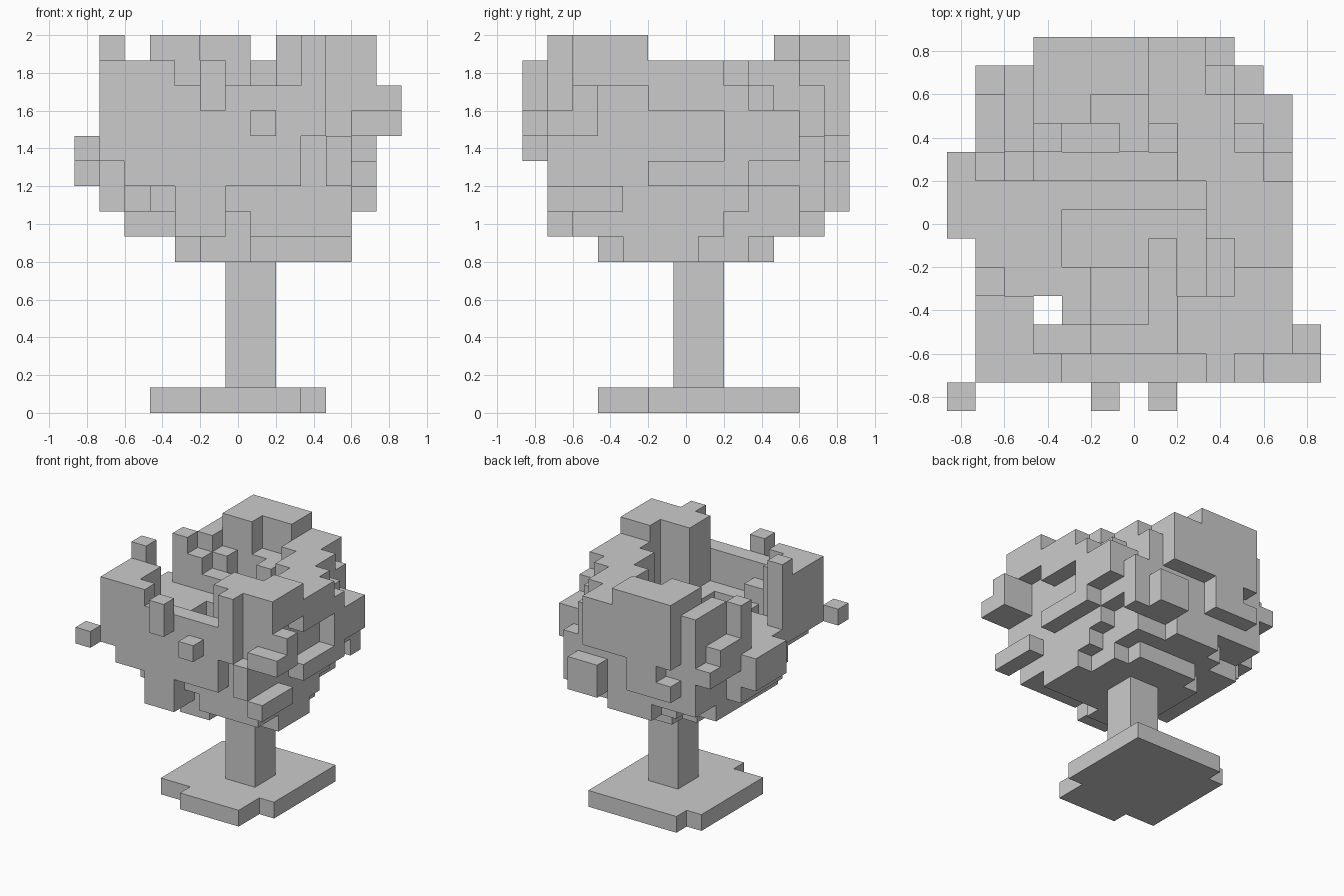
import bpy
import bmesh
from mathutils import Vector

UNIT = 2 / 15            # edge length of one block
HALF = 6.5               # half of the grid width, in blocks

cube = bpy.data.objects.get("Cube")
if cube:
    bpy.data.objects.remove(cube, do_unlink=True)

grey = bpy.data.materials.new("plain grey")
grey.use_nodes = True
colour = (0.6, 0.6, 0.6, 1)
grey.diffuse_color = colour
grey.node_tree.nodes["Principled BSDF"].inputs["Base Color"].default_value = colour


def block(x, y, z):
    """All grid cells inside the given ranges."""
    return {(i, j, k) for i in range(*x) for j in range(*y) for k in range(*z)}


def build(name, cells):
    """Turn a set of cells into one mesh made of the exposed faces only."""
    bm = bmesh.new()
    corners = {}

    def vert(point):
        key = tuple(round(c) for c in point)
        if key not in corners:
            position = (Vector(key) - Vector((HALF, HALF, 0))) * UNIT
            corners[key] = bm.verts.new(position)
        return corners[key]

    for cell in cells:
        for axis in range(3):
            for side in (0, 1):
                neighbour = list(cell)
                neighbour[axis] += 1 if side else -1
                if tuple(neighbour) in cells:
                    continue
                u, v = Vector(), Vector()
                u[(axis + 1) % 3] = v[(axis + 2) % 3] = 1
                start = Vector(cell)
                start[axis] += side
                ring = [start, start + u, start + u + v, start + v]
                if not side:
                    ring.reverse()
                bm.faces.new([vert(p) for p in ring])
    bmesh.ops.dissolve_limit(bm, angle_limit=0.01, verts=bm.verts, edges=bm.edges)
    mesh = bpy.data.meshes.new(name)
    bm.to_mesh(mesh)
    bm.free()
    mesh.materials.append(grey)
    obj = bpy.data.objects.new(name, mesh)
    bpy.context.collection.objects.link(obj)
    return obj


# Ground plate with stepped corners
base = block(x=(3, 9), y=(4, 10), z=(0, 1))
base |= block(x=(4, 10), y=(5, 11), z=(0, 1))
base |= block(x=(5, 9), y=(3, 4), z=(0, 1))
build("ground_plate", base)

# Trunk
build("trunk", block(x=(6, 8), y=(6, 8), z=(1, 6)))

# Underside of the crown
crown = block(x=(4, 10), y=(4, 9), z=(6, 7))
crown |= block(x=(5, 7), y=(3, 4), z=(6, 7))
crown |= block(x=(7, 11), y=(4, 7), z=(6, 7))
crown |= block(x=(5, 9), y=(9, 10), z=(6, 7))
crown |= block(x=(4, 11), y=(2, 11), z=(7, 8))
crown |= block(x=(2, 4), y=(4, 10), z=(7, 8))
crown |= block(x=(5, 8), y=(11, 12), z=(7, 8))
crown -= block(x=(6, 7), y=(2, 3), z=(7, 8))
crown -= block(x=(10, 11), y=(8, 11), z=(7, 8))

# Middle of the crown, with hollows in its floor and sides
crown |= block(x=(2, 11), y=(2, 12), z=(8, 11))
crown |= block(x=(1, 2), y=(5, 9), z=(8, 9))
crown -= block(x=(2, 3), y=(2, 3), z=(8, 9))
crown -= block(x=(10, 11), y=(9, 11), z=(8, 9))
crown -= block(x=(4, 7), y=(5, 7), z=(9, 11))
crown -= block(x=(7, 9), y=(6, 7), z=(9, 11))
crown -= block(x=(8, 9), y=(4, 6), z=(9, 11))
crown -= block(x=(5, 7), y=(3, 5), z=(10, 11))

# Front wall
crown |= block(x=(1, 4), y=(1, 2), z=(10, 14))
crown |= block(x=(2, 9), y=(1, 2), z=(9, 13))
crown |= block(x=(4, 6), y=(1, 2), z=(7, 9))
crown |= block(x=(9, 10), y=(1, 2), z=(11, 15))
crown |= block(x=(10, 11), y=(1, 2), z=(9, 11))
crown |= block(x=(3, 5), y=(2, 3), z=(11, 12))

# Loose leaf blocks in front
crown |= block(x=(5, 6), y=(0, 1), z=(12, 14))
crown |= block(x=(7, 8), y=(0, 1), z=(11, 12))
crown |= block(x=(0, 1), y=(0, 1), z=(10, 11))

# High front corner on the left
crown |= block(x=(8, 12), y=(2, 4), z=(13, 15))
crown |= block(x=(10, 12), y=(4, 5), z=(13, 15))
crown |= block(x=(8, 11), y=(2, 4), z=(11, 13))
crown |= block(x=(10, 11), y=(4, 5), z=(11, 13))

# Left wall with its bars
crown |= block(x=(9, 12), y=(6, 8), z=(12, 14))
crown |= block(x=(10, 12), y=(5, 6), z=(12, 14))
crown |= block(x=(9, 11), y=(6, 8), z=(11, 12))
crown |= block(x=(10, 11), y=(5, 6), z=(11, 12))
crown |= block(x=(8, 11), y=(8, 9), z=(11, 14))
crown |= block(x=(8, 10), y=(9, 11), z=(11, 14))
crown |= block(x=(10, 12), y=(8, 9), z=(10, 13))
crown |= block(x=(10, 11), y=(9, 10), z=(12, 13))
crown |= block(x=(10, 12), y=(9, 11), z=(10, 12))
crown |= block(x=(9, 10), y=(11, 12), z=(10, 13))
crown |= block(x=(11, 12), y=(5, 9), z=(9, 10))
crown |= block(x=(11, 12), y=(1, 4), z=(8, 9))
crown |= block(x=(11, 13), y=(1, 2), z=(11, 12))
crown |= block(x=(11, 13), y=(2, 3), z=(11, 13))

# Back wall
crown |= block(x=(3, 5), y=(10, 13), z=(11, 15))
crown |= block(x=(5, 7), y=(11, 13), z=(11, 15))
crown |= block(x=(5, 7), y=(10, 11), z=(11, 13))
crown |= block(x=(7, 9), y=(10, 13), z=(11, 14))
crown |= block(x=(3, 6), y=(12, 13), z=(9, 11))
crown |= block(x=(8, 10), y=(12, 13), z=(8, 10))
crown -= block(x=(3, 4), y=(12, 13), z=(10, 11))

# Right wall and its posts
crown |= block(x=(1, 3), y=(2, 4), z=(10, 14))
crown |= block(x=(1, 2), y=(4, 5), z=(10, 15))
crown |= block(x=(1, 2), y=(5, 8), z=(9, 11))
crown |= block(x=(1, 2), y=(8, 9), z=(9, 14))
crown |= block(x=(1, 2), y=(9, 11), z=(10, 12))
crown |= block(x=(1, 2), y=(11, 12), z=(10, 11))
crown |= block(x=(2, 3), y=(9, 12), z=(11, 14))
crown |= block(x=(0, 1), y=(6, 9), z=(9, 11))

# Inner ridge
crown |= block(x=(2, 3), y=(8, 9), z=(11, 13))
crown |= block(x=(3, 8), y=(8, 9), z=(11, 12))
crown |= block(x=(3, 4), y=(9, 10), z=(11, 13))
crown |= block(x=(6, 7), y=(9, 10), z=(11, 13))

# Open shaft through the crown
crown -= block(x=(3, 4), y=(3, 4), z=(6, 15))
build("leaf_crown", crown)
